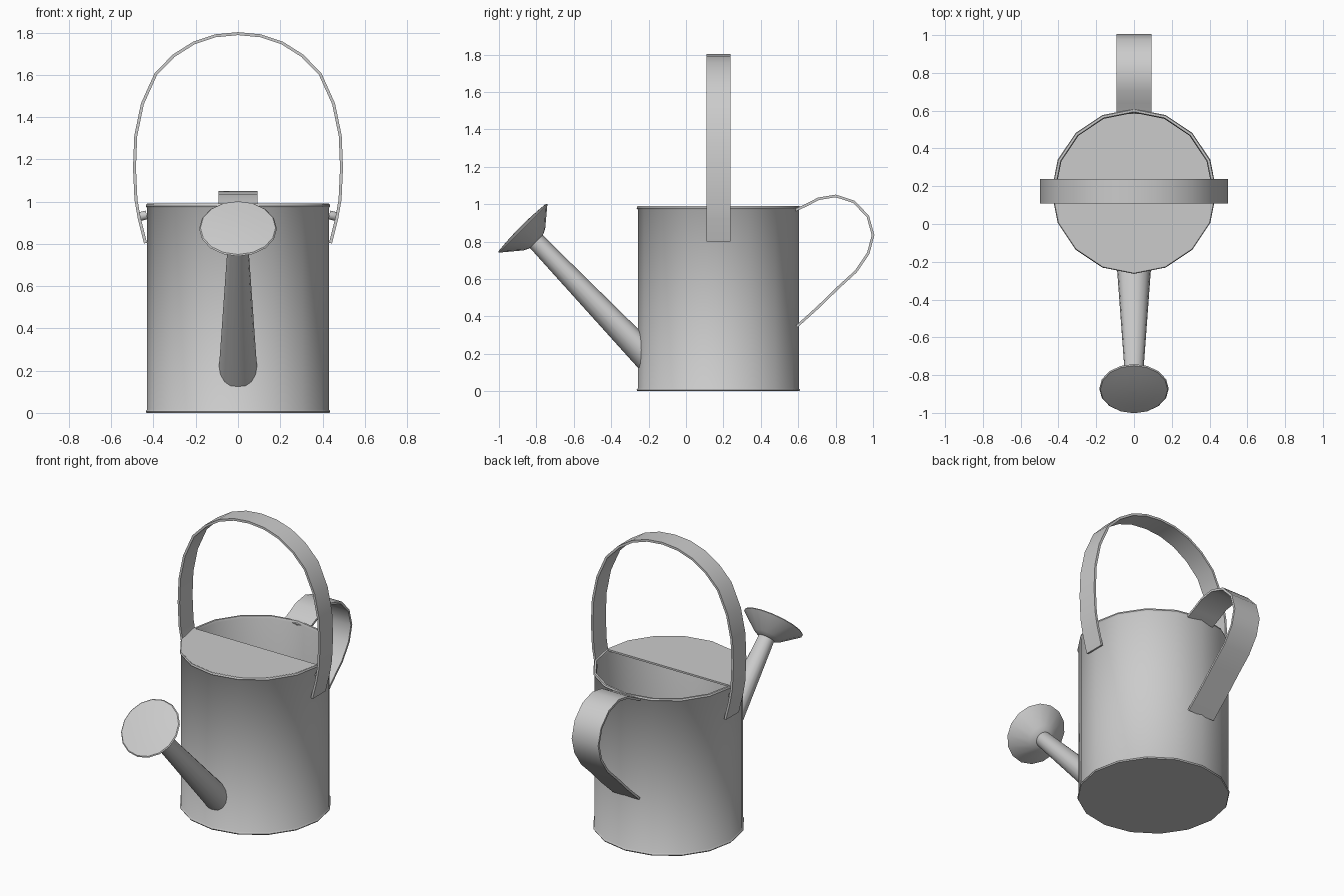
import bpy, bmesh
from math import sin, cos, pi, sqrt, radians
from mathutils import Vector

if "Cube" in bpy.data.objects:
    bpy.data.objects.remove(bpy.data.objects["Cube"])

CY, R, N = 0.173, 0.43, 16      # can centre (y), can radius, sides


def finish(name, bm):
    bmesh.ops.recalc_face_normals(bm, faces=bm.faces)
    me = bpy.data.meshes.new(name)
    bm.to_mesh(me)
    bm.free()
    ob = bpy.data.objects.new(name, me)
    bpy.context.collection.objects.link(ob)
    bpy.ops.object.select_all(action='DESELECT')
    ob.select_set(True)
    bpy.context.view_layer.objects.active = ob
    bpy.ops.object.shade_smooth_by_angle(angle=radians(40))
    return ob


def loft(name, rings, caps=False):
    """Skin closed rings of points; optionally cap both ends."""
    bm = bmesh.new()
    vs = [[bm.verts.new(p) for p in ring] for ring in rings]
    for a, b in zip(vs, vs[1:]):
        n = len(a)
        for i in range(n):
            j = (i + 1) % n
            bm.faces.new((a[i], a[j], b[j], b[i]))
    if caps:
        bm.faces.new(vs[0])
        bm.faces.new(vs[-1])
    return finish(name, bm)


def circle(c, u, v, ru, rv=None, n=N):
    rv = ru if rv is None else rv
    return [c + u * ru * cos(2 * pi * i / n) + v * rv * sin(2 * pi * i / n)
            for i in range(n)]


X, Y, Z = Vector((1, 0, 0)), Vector((0, 1, 0)), Vector((0, 0, 1))


def lathe(name, profile, origin, axis, u):
    v = axis.cross(u)
    return loft(name, [circle(origin + axis * h, u, v, r) for r, h in profile], True)


def strip(name, path, side, half, thick):
    """Flat metal strap: path is the outer line, thickness goes to its right."""
    rings = []
    for i, p in enumerate(path):
        t = (path[min(i + 1, len(path) - 1)] - path[max(i - 1, 0)]).normalized()
        q = p + t.cross(side) * thick
        s = side * half
        rings.append([p - s, p + s, q + s, q - s])
    return loft(name, rings, True)


# Hollow can with rolled rims at top and bottom
can = [(R - 0.01, 0.0), (R + 0.003, 0.0), (R + 0.007, 0.007), (R, 0.016),
       (R, 0.97), (R + 0.007, 0.979), (R + 0.003, 0.989), (R - 0.009, 0.989),
       (R - 0.014, 0.975), (R - 0.012, 0.01)]
lathe("can_body", can, Vector((0, CY, 0)), Z, X)

# Half lid over the front of the opening
half = [Vector((R * cos(a), CY + R * sin(a), 0))
        for a in (pi + pi * i / 8 for i in range(9))]
loft("half_lid", [[p + Z * 0.979 for p in half], [p + Z * 0.99 for p in half]], True)

# Spout: upright oval where it meets the can, round at the neck
axis = Vector((0, -1, 1)).normalized()
face_c = Vector((0, -0.873, 0.873))
base = circle(Vector((0, 0, 0.217)), X, Z, 0.09, 0.105)
for p in base:
    p.y = CY - sqrt(R * R - p.x * p.x) + 0.012
neck = circle(face_c - axis * 0.095, X, axis.cross(X), 0.048)
# match winding direction of the two rings
if (neck[N // 4] - face_c).z < (neck[3 * N // 4] - face_c).z:
    neck = [neck[-i % N] for i in range(N)]
loft("spout", [base, neck], True)

# Sprinkler rose: flared cone with a slightly domed face
rose = [(0.046, -0.104), (0.058, -0.1), (0.083, -0.087), (0.178, -0.008),
        (0.184, -0.002), (0.178, 0.004), (0.12, 0.009), (0.06, 0.012), (0.01, 0.013)]
lathe("sprinkler_rose", rose, face_c, axis, X)

# Carrying handle arching over the can
right = [(0.431, 0.805), (0.461, 0.925), (0.476, 1.01), (0.483, 1.16), (0.477, 1.31),
         (0.446, 1.46), (0.383, 1.60), (0.30, 1.685), (0.205, 1.745), (0.105, 1.778)]
arch = right + [(0, 1.788)] + [(-x, z) for x, z in reversed(right)]
strip("carrying_handle", [Vector((x, CY, z)) for x, z in arch], Y, 0.064, -0.014)

# Rivets on both handle ends
for s, tag in ((1, "right"), (-1, "left")):
    out = Vector((s, 0, -0.25)).normalized()
    lathe("rivet_" + tag, [(0.021, -0.03), (0.021, 0.001), (0.016, 0.007), (0.007, 0.01)],
          Vector((s * 0.461, CY, 0.93)), out, Y)

# Rear tilting handle
back = [(0.588, 0.962), (0.645, 0.988), (0.71, 1.022), (0.80, 1.037), (0.893, 1.007), (0.966, 0.932),
        (0.993, 0.835), (0.968, 0.74), (0.903, 0.645), (0.81, 0.56), (0.70, 0.453),
        (0.588, 0.352)]
strip("rear_handle", [Vector((0, y, z)) for y, z in back], X, 0.092, -0.014)
